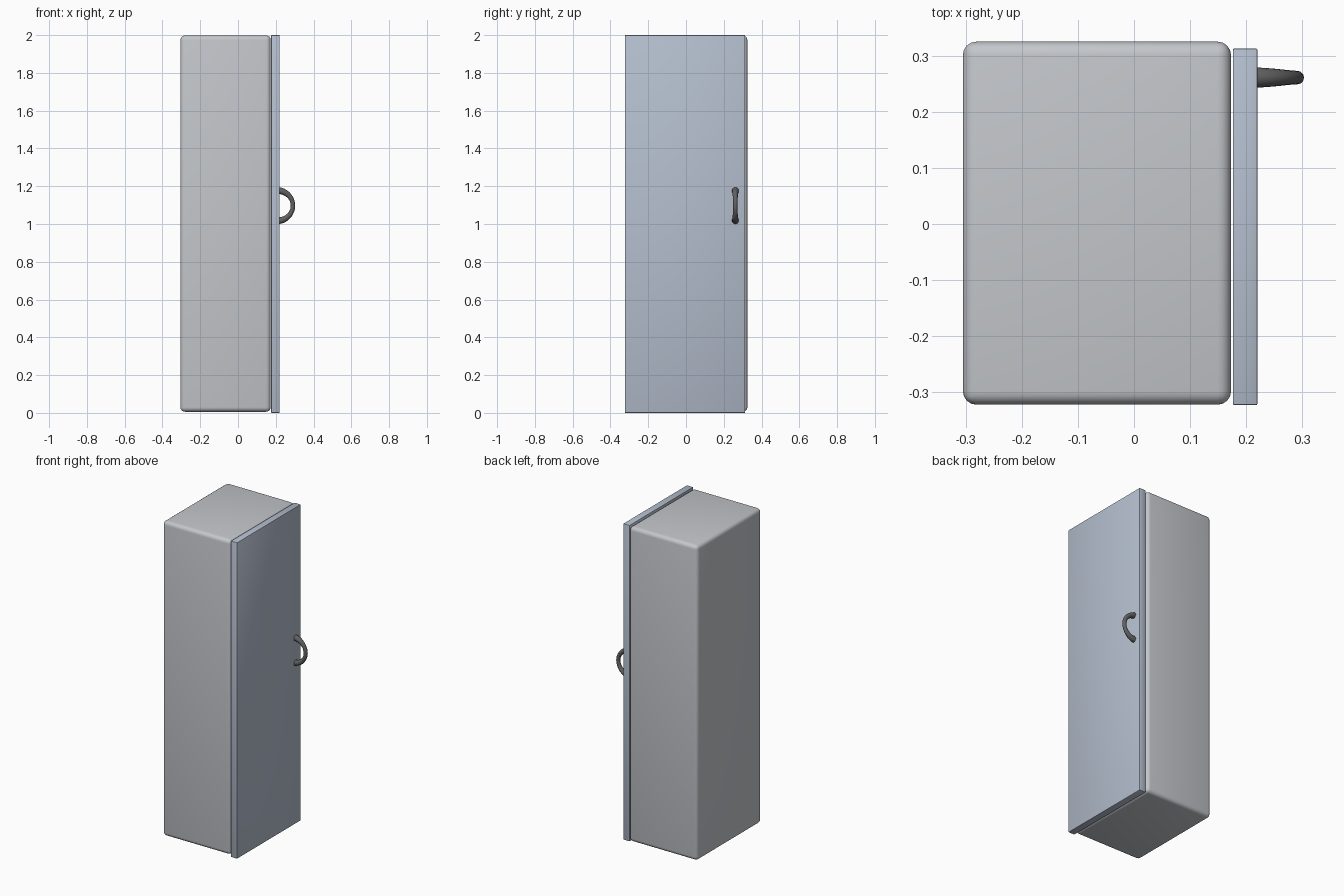
import bpy, math

if "Cube" in bpy.data.objects:
    bpy.data.objects.remove(bpy.data.objects["Cube"])


def rounded_box(name, lo, hi, bevel, segments, color):
    size = [b - a for a, b in zip(lo, hi)]
    bpy.ops.mesh.primitive_cube_add(size=1, location=[(a + b) / 2 for a, b in zip(lo, hi)])
    ob = bpy.context.object
    ob.name = name
    ob.scale = size
    bpy.ops.object.transform_apply(location=False, rotation=False, scale=True)
    mod = ob.modifiers.new("rounding", 'BEVEL')
    mod.width = bevel
    mod.segments = segments
    bpy.ops.object.modifier_apply(modifier=mod.name)
    bpy.ops.object.shade_smooth_by_angle(angle=math.radians(35))
    paint(ob, name, color)
    return ob


def paint(ob, name, color):
    mat = bpy.data.materials.new(name + "_paint")
    mat.diffuse_color = (*color, 1)
    mat.use_nodes = True
    mat.node_tree.nodes["Principled BSDF"].inputs["Base Color"].default_value = mat.diffuse_color
    ob.data.materials.append(mat)


# Cabinet with soft edges
rounded_box("cabinet", (-0.305, -0.322, 0.006), (0.173, 0.325, 1.998), 0.024, 4, (0.55, 0.57, 0.6))

# Flat door slab, slightly offset from the cabinet
rounded_box("door", (0.176, -0.323, 0.0), (0.22, 0.313, 2.0), 0.003, 2, (0.46, 0.52, 0.62))

# Curved handle: arc tube, thicker where it meets the door
curve = bpy.data.curves.new("handle", 'CURVE')
curve.dimensions = '3D'
curve.bevel_depth = 0.012
curve.bevel_resolution = 4
curve.use_fill_caps = True
steps = 24
spline = curve.splines.new('POLY')
spline.points.add(steps)
for i, p in enumerate(spline.points):
    a = math.pi * (i / steps - 0.5)
    p.co = (0.207 + 0.084 * math.cos(a), 0.261, 1.097 + 0.08 * math.sin(a), 1)
    p.radius = 1 + 0.5 * abs(math.sin(a)) ** 3
handle = bpy.data.objects.new("handle", curve)
bpy.context.collection.objects.link(handle)
bpy.ops.object.select_all(action='DESELECT')
handle.select_set(True)
bpy.context.view_layer.objects.active = handle
bpy.ops.object.convert(target='MESH')
handle = bpy.context.object
bpy.ops.object.shade_smooth_by_angle(angle=math.radians(40))
paint(handle, "handle", (0.12, 0.12, 0.12))
